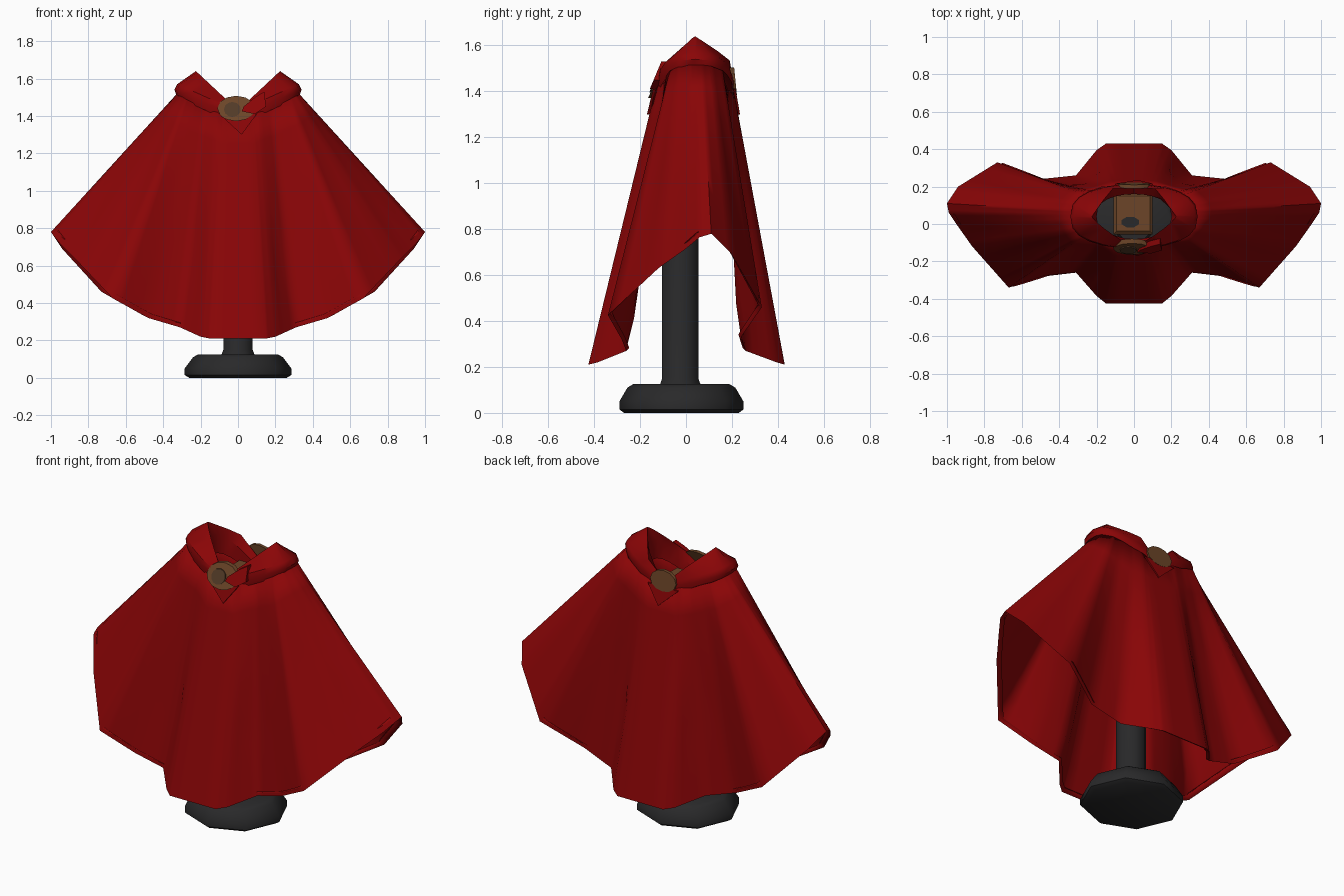
import bpy, bmesh, math
from mathutils import Vector

if "Cube" in bpy.data.objects:
    bpy.data.objects.remove(bpy.data.objects["Cube"])


def material(name, color):
    m = bpy.data.materials.new(name)
    m.diffuse_color = (*color, 1)
    m.use_nodes = True
    m.node_tree.nodes["Principled BSDF"].inputs["Base Color"].default_value = m.diffuse_color
    return m


red = material("red cloth", (0.255, 0.0015, 0.002))
grey = material("dark grey", (0.022, 0.022, 0.023))
brown = material("brown", (0.15, 0.06, 0.021))
dark_brown = material("dark brown", (0.085, 0.042, 0.02))


def loft(name, rings, mat, angle=40, caps=False, thickness=0):
    """Skin a stack of closed rings with quads."""
    bm = bmesh.new()
    rows = [[bm.verts.new(p) for p in ring] for ring in rings]
    n = len(rows[0])
    for a, b in zip(rows, rows[1:]):
        for i in range(n):
            j = (i + 1) % n
            bm.faces.new((a[i], a[j], b[j], b[i]))
    if caps:
        bm.faces.new(rows[0])
        bm.faces.new(rows[-1])
    bmesh.ops.recalc_face_normals(bm, faces=bm.faces)
    mesh = bpy.data.meshes.new(name)
    bm.to_mesh(mesh)
    bm.free()
    ob = bpy.data.objects.new(name, mesh)
    bpy.context.collection.objects.link(ob)
    mesh.materials.append(mat)
    if thickness:
        s = ob.modifiers.new("cloth thickness", 'SOLIDIFY')
        s.thickness = thickness
        s.offset = -1
    bpy.ops.object.select_all(action='DESELECT')
    ob.select_set(True)
    bpy.context.view_layer.objects.active = ob
    bpy.ops.object.shade_smooth_by_angle(angle=math.radians(angle))
    return ob


def ellipse(cx, cy, z, rx, ry, n, turn=0.5):
    return [(cx + rx * math.cos((i + turn) * math.tau / n),
             cy + ry * math.sin((i + turn) * math.tau / n), z) for i in range(n)]


# Stand: chamfered eight-sided foot and a slim post
loft("stand_base", [ellipse(0, -0.02, z, rx, ry, 8, 0) for z, rx, ry in
                    ((0, 0.26, 0.25), (0.015, 0.285, 0.27), (0.05, 0.285, 0.27),
                     (0.11, 0.24, 0.235), (0.125, 0.215, 0.21))], grey, 50, True)
loft("stand_post", [ellipse(0, -0.025, z, r, r, 8) for z, r in
                    ((0.1, 0.105), (0.15, 0.085), (1.34, 0.085))], grey, 50, True)
loft("post_cap", [[(x * s, 0.055 + y * s, z) for x, y in
                   ((-0.11, -0.11), (0.1, -0.11), (0.1, 0.11), (-0.11, 0.11))]
                  for s, z in ((0.95, 1.34), (1, 1.36), (1, 1.39), (0.85, 1.405))],
     brown, 30, True)
loft("post_tip", [ellipse(-0.02, 0.01, z, 0.05, 0.03, 8) for z in (1.39, 1.412)],
     grey, 30, True)

# Cape: hem point and matching shoulder point, right half from front to back
half = [((0.15, -0.425, 0.21), (0.08, -0.135, 1.40)),
        ((0.20, -0.385, 0.22), (0.11, -0.125, 1.42)),
        ((0.31, -0.26, 0.27), (0.18, -0.092, 1.44)),
        ((0.48, -0.28, 0.32), (0.24, -0.085, 1.47)),
        ((0.67, -0.34, 0.425), (0.28, -0.07, 1.49)),
        ((0.865, -0.12, 0.63), (0.31, -0.03, 1.51)),
        ((0.95, 0.00, 0.715), (0.33, 0.02, 1.515)),
        ((0.99, 0.06, 0.765), (0.33, 0.05, 1.515)),
        ((1.00, 0.11, 0.78), (0.33, 0.07, 1.515)),
        ((0.94, 0.20, 0.69), (0.32, 0.11, 1.51)),
        ((0.73, 0.33, 0.46), (0.28, 0.16, 1.49)),
        ((0.50, 0.24, 0.33), (0.23, 0.18, 1.47)),
        ((0.31, 0.26, 0.27), (0.17, 0.20, 1.44)),
        ((0.20, 0.395, 0.22), (0.11, 0.205, 1.43)),
        ((0.15, 0.43, 0.21), (0.08, 0.205, 1.42))]
flip = lambda p: (-p[0], p[1], p[2])
stations = half + [(flip(h), flip(s)) for h, s in reversed(half)]


def cape_ring(t):
    """Ring at fraction t from shoulder to hem, with small pleats between folds."""
    pts = []
    steps = 4
    for i, (h, s) in enumerate(stations):
        h2, s2 = stations[(i + 1) % len(stations)]
        a = Vector(s).lerp(Vector(h), t)
        b = Vector(s2).lerp(Vector(h2), t)
        inward = Vector((-(a + b).x, 0.08 - (a + b).y, 0)).normalized()
        flat = (b - a).length < 0.13 or i % len(half) == len(half) - 1
        for k in range(steps):
            depth = 0 if flat else (0, 0.004, 0.01, 0.004)[k]
            pts.append(a.lerp(b, k / steps) + inward * depth * math.sin(math.pi * t))
    return pts


rings = [cape_ring(k / 8) for k in range(9)]
# narrow turned-in hem
rings.append([Vector((p.x * 0.965, p.y * 0.95, p.z + 0.012)) for p in rings[-1]])
loft("cape", rings, red, 60, thickness=0.014)

# Collar: folded band, peaked over the shoulders and dipping at front and back
collar = []
N = 24
for k, (rx, ry, z0, rise) in enumerate((
        (0.325, 0.165, 1.35, 0.15), (0.34, 0.172, 1.40, 0.14),
        (0.325, 0.168, 1.425, 0.145), (0.225, 0.14, 1.43, 0.21),
        (0.20, 0.12, 1.40, 0.16), (0.20, 0.12, 1.33, 0.12))):
    ring = []
    for i in range(N):
        a = i * math.tau / N
        c, s = math.cos(a), math.sin(a)
        y = math.copysign(abs(s) ** 0.75, s) * ry
        if k == 3:  # straight ridge lines falling from each shoulder peak
            y = min(0.15, 0.32 * (1 - abs(c))) if s > 0 else -0.17 * (1 - abs(c)) ** 0.8
        ring.append((rx * c, 0.04 + y, z0 + rise * abs(c)))
    collar.append(ring)
loft("collar", collar, red, 40)


def plate(name, outline, y, slope, thick, mat):
    """Thin plate seen from the front; slope leans it back with height above z 1.4."""
    loft(name, [[(x, y + d + (z - 1.4) * slope, z) for x, z in outline]
                for d in (0, thick)], mat, 30, True)


def oval(x, z, rx, rz):
    return [(x + rx * math.cos(a * math.tau / 12),
             z + rz * math.sin(a * math.tau / 12)) for a in range(12)]


# Points of cloth hanging below the clasps
point = [(-0.1, 1.41), (0.02, 1.30), (0.1, 1.41)]
plate("front_collar_point", point, -0.146, 0.24, 0.012, red)
plate("back_collar_point", point, 0.206, -0.17, 0.012, red)

# Clasps at the front and back of the neck, with a flap lapping over the front one
plate("front_clasp", oval(-0.01, 1.44, 0.10, 0.068), -0.152, 0.45, 0.025, brown)
plate("front_clasp_centre", oval(-0.03, 1.435, 0.045, 0.04), -0.158, 0.45, 0.008, dark_brown)
plate("front_collar_flap", [(0.03, 1.45), (0.02, 1.425), (0.09, 1.41), (0.15, 1.45),
                            (0.14, 1.53), (0.09, 1.50)], -0.162, 0.42, 0.03, red)
plate("back_clasp", oval(0, 1.445, 0.085, 0.06), 0.200, -0.1, 0.02, brown)
